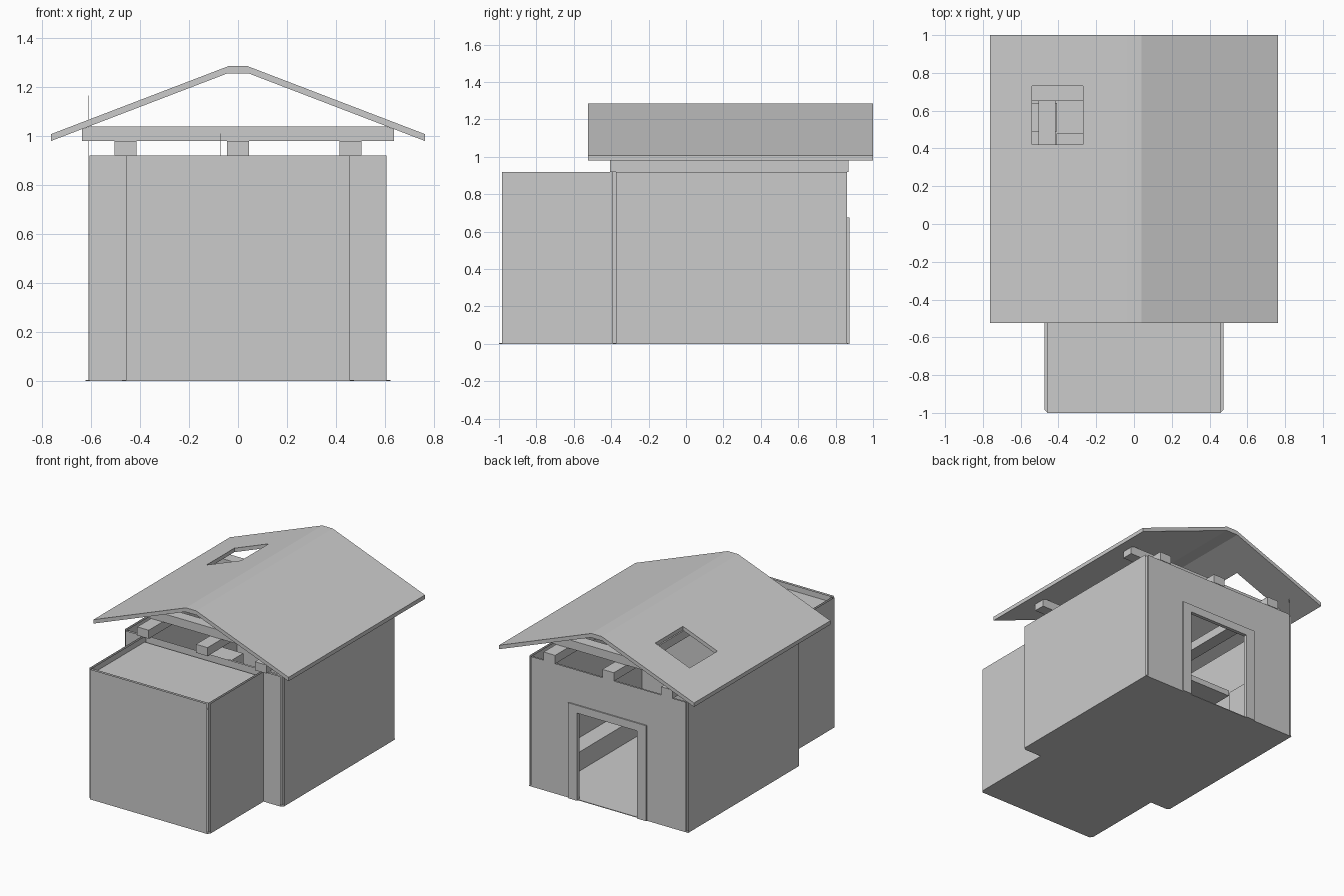
import bpy, bmesh

if "Cube" in bpy.data.objects:
    bpy.data.objects.remove(bpy.data.objects["Cube"])


def mesh(name, polys, extrude=None):
    """Build an object from polygons, optionally extruded along a vector."""
    bm = bmesh.new()
    for p in polys:
        bm.faces.new([bm.verts.new(v) for v in p])
    bmesh.ops.remove_doubles(bm, verts=bm.verts, dist=1e-4)
    if extrude:
        r = bmesh.ops.extrude_face_region(bm, geom=list(bm.faces), use_keep_orig=True)
        vs = [e for e in r['geom'] if isinstance(e, bmesh.types.BMVert)]
        bmesh.ops.translate(bm, verts=vs, vec=extrude)
        bmesh.ops.recalc_face_normals(bm, faces=bm.faces)
    me = bpy.data.meshes.new(name)
    bm.to_mesh(me)
    bm.free()
    ob = bpy.data.objects.new(name, me)
    bpy.context.collection.objects.link(ob)
    return ob


def box(name, x0, x1, y0, y1, z0, z1):
    return mesh(name, [[(x0, y0, z0), (x1, y0, z0), (x1, y1, z0), (x0, y1, z0)]], (0, 0, z1 - z0))


H = 0.92


def skin(name, a, b):
    """Thin upright wall panel between two plan points."""
    return mesh(name, [[(*a, 0), (*b, 0), (*b, H), (*a, H)]])


def door_wall(name, x, y):
    """Panel with a doorway cut up from the floor."""
    pts = [(-x, 0), (-x, H), (x, H), (x, 0), (0.24, 0), (0.24, 0.62), (-0.23, 0.62), (-0.23, 0)]
    return mesh(name, [[(px, y, pz) for px, pz in pts]])


# floor following the plan outline
plan = [(-0.457, -1), (0.457, -1), (0.473, -0.983), (0.473, -0.39), (0.607, -0.39), (0.623, -0.375),
        (0.623, 0.865), (-0.623, 0.865), (-0.623, -0.375), (-0.607, -0.39), (-0.473, -0.39), (-0.473, -0.983)]
mesh("floor", [[(x, y, 0) for x, y in plan]], (0, 0, 0.005))

# outer and inner wall skins, open at the corners and top
for s, side in ((-1, "left"), (1, "right")):
    skin(f"annex_{side}_outer", (s * 0.473, -0.983), (s * 0.473, -0.39))
    skin(f"annex_{side}_inner", (s * 0.457, -0.983), (s * 0.457, -0.375))
    skin(f"main_{side}_outer", (s * 0.623, -0.375), (s * 0.623, 0.86))
    skin(f"main_{side}_inner", (s * 0.607, -0.375), (s * 0.607, 0.86))
    skin(f"main_front_{side}_outer", (s * 0.457, -0.39), (s * 0.607, -0.39))
skin("annex_front_outer", (-0.457, -1), (0.457, -1))
skin("annex_front_inner", (-0.457, -0.983), (0.457, -0.983))
skin("partition", (-0.607, -0.375), (0.607, -0.375))
door_wall("back_wall_outer", 0.607, 0.866)
door_wall("back_wall_inner", 0.607, 0.855)

# annex ceiling panel, sunk below the rim
mesh("annex_ceiling", [[(-0.457, -1, 0.88), (0.457, -1, 0.88), (0.457, -0.39, 0.88), (-0.457, -0.39, 0.88)]])

# door frame
frame = [(-0.3, 0), (-0.3, 0.675), (0.31, 0.675), (0.31, 0), (0.24, 0), (0.24, 0.62), (-0.23, 0.62), (-0.23, 0)]
mesh("door_frame", [[(x, 0.85, z) for x, z in frame]], (0, 0.025, 0))

# beams carrying the roof
for i, x in enumerate((-0.46, 0, 0.46)):
    box(f"long_beam_{i}", x - 0.045, x + 0.045, -0.405, 0.87, 0.92, 0.98)
tie = [(-0.637, 0.98), (0.637, 0.98), (0.637, 1.028), (0.605, 1.04), (-0.605, 1.04), (-0.637, 1.028)]
for i, y in enumerate((-0.25, 0.65)):
    mesh(f"tie_beam_{i}", [[(x, y, z) for x, z in tie]], (0, 0.08, 0))

# low bench, raised bench board
box("side_bench", 0.48, 0.605, -0.37, 0.85, 0, 0.14)
box("bench_board", -0.41, 0.4, 0.29, 0.48, 0.4, 0.44)
box("stove", -0.6, -0.407, 0.49, 0.64, 0.0, 0.42)

# thin rods above the walls
box("corner_rod", -0.611, -0.609, 0.859, 0.861, 0, 1.165)
box("front_rod", -0.071, -0.069, -0.376, -0.374, 0.92, 1.01)

# roof shell with a flat ridge and a chimney opening
prof = [(-0.763, 0.98), (-0.763, 1.008), (-0.04, 1.285), (0.04, 1.285), (0.763, 1.008), (0.763, 0.98),
        (0.045, 1.255), (-0.045, 1.255)]
roof = mesh("roof", [[(x, -0.525, z) for x, z in prof]], (0, 1.525, 0))
cutter = box("opening_cutter", -0.54, -0.27, 0.42, 0.73, 0.9, 1.4)
cutter.hide_render = True
cutter.hide_viewport = True
m = roof.modifiers.new("opening", 'BOOLEAN')
m.operation = 'DIFFERENCE'
m.solver = 'EXACT'
m.object = cutter
